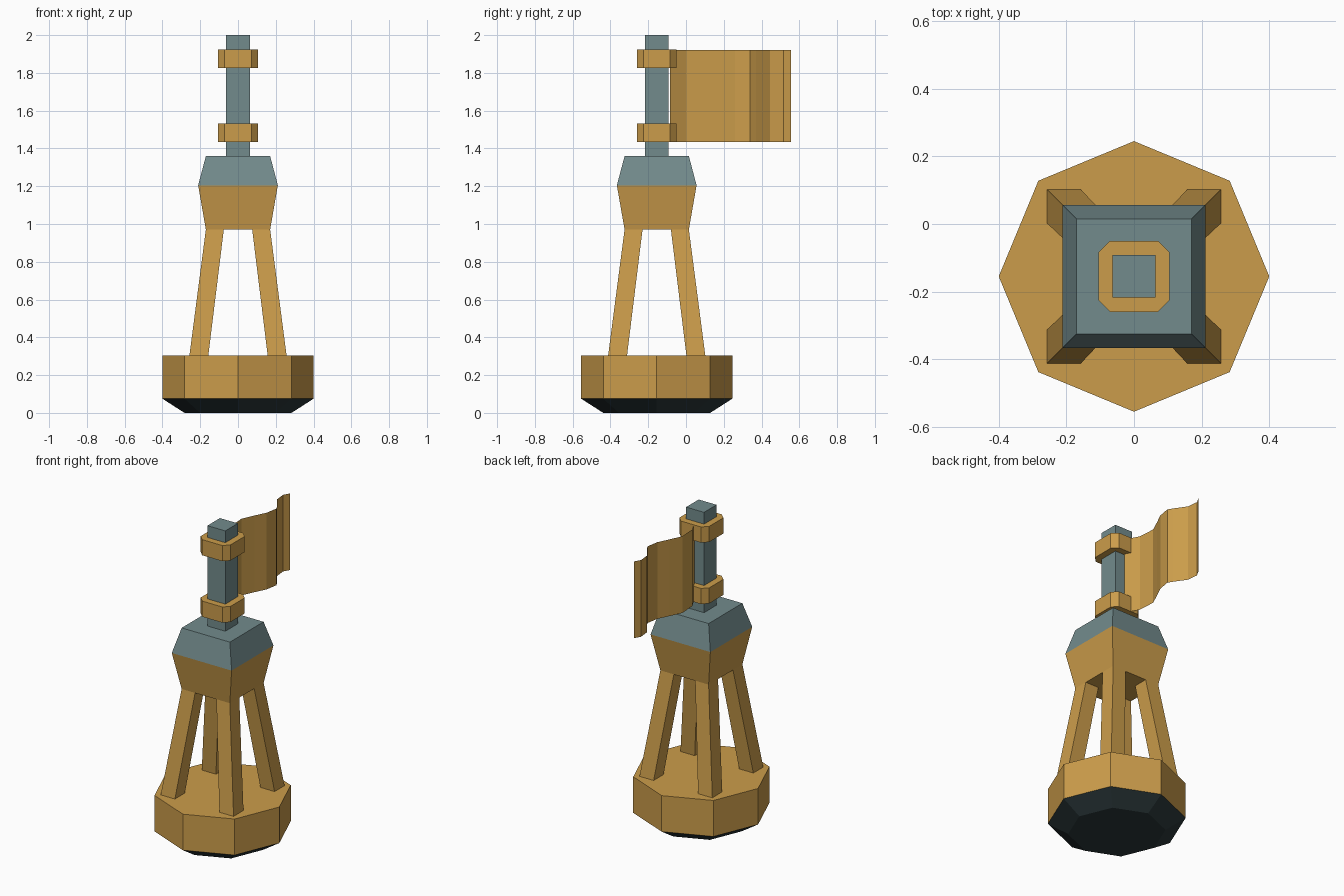
import bpy
import bmesh
import math

if "Cube" in bpy.data.objects:
    bpy.data.objects.remove(bpy.data.objects["Cube"], do_unlink=True)

CY = -0.155  # y of the buoy axis; the flag trails behind it


def material(name, rgb):
    mat = bpy.data.materials.new(name)
    mat.use_nodes = True
    colour = (*rgb, 1.0)
    mat.diffuse_color = colour
    mat.node_tree.nodes["Principled BSDF"].inputs["Base Color"].default_value = colour
    return mat


ochre = material("ochre", (0.60, 0.335, 0.07))
slate = material("slate", (0.17, 0.26, 0.265))
dark = material("dark_slate", (0.024, 0.04, 0.043))


def finish(name, bm, mat):
    bmesh.ops.recalc_face_normals(bm, faces=bm.faces)
    mesh = bpy.data.meshes.new(name)
    bm.to_mesh(mesh)
    bm.free()
    mesh.materials.append(mat)
    obj = bpy.data.objects.new(name, mesh)
    bpy.context.collection.objects.link(obj)
    return obj


def loft(name, mat, low, z0, high, z1):
    """Closed solid between two outlines with equal point counts."""
    bm = bmesh.new()
    a = [bm.verts.new((x, y + CY, z0)) for x, y in low]
    b = [bm.verts.new((x, y + CY, z1)) for x, y in high]
    n = len(a)
    bm.faces.new(a[::-1])
    bm.faces.new(b)
    for i in range(n):
        j = (i + 1) % n
        bm.faces.new((a[i], a[j], b[j], b[i]))
    return finish(name, bm, mat)


def octagon(r):
    return [(r * math.cos(i * math.pi / 4), r * math.sin(i * math.pi / 4)) for i in range(8)]


def square(h):
    return [(-h, -h), (h, -h), (h, h), (-h, h)]


def chamfered(h, c):
    f = h - c
    return [(-f, -h), (f, -h), (h, -f), (h, f), (f, h), (-f, h), (-h, f), (-h, -f)]


# Float: dark tapered keel and ochre drum
loft("keel", dark, octagon(0.283), 0, octagon(0.4), 0.075)
loft("float_drum", ochre, octagon(0.4), 0.075, octagon(0.4), 0.305)


# Four square legs leaning inward
def leg_section(sx, sy, inner, outer):
    return [(sx * x, sy * y) for x, y in
            ((inner, inner), (outer, inner), (outer, outer), (inner, outer))]


for side, sx in (("left", 1), ("right", -1)):
    for end, sy in (("front", -1), ("back", 1)):
        loft(f"{end}_{side}_leg", ochre,
             leg_section(sx, sy, 0.157, 0.257), 0.305,
             leg_section(sx, sy, 0.075, 0.17), 0.972)

# Head: flared housing with a sloped cap
loft("housing", ochre, square(0.17), 0.97, square(0.211), 1.205)
loft("cap", slate, square(0.211), 1.205, square(0.17), 1.36)

# Mast with two clamps
loft("mast", slate, square(0.063), 1.36, square(0.063), 2.0)
for name, z in (("lower_clamp", 1.433), ("upper_clamp", 1.825)):
    ring = chamfered(0.105, 0.034)
    loft(name, ochre, ring, z, ring, z + 0.1)

# Flag: a single wavy sheet, as (y, x) points along its length
wave = [(-0.085, 0.0), (0.0, -0.045), (0.11, -0.052), (0.19, -0.015), (0.26, 0.02),
        (0.34, 0.034), (0.37, 0.016), (0.445, -0.036), (0.515, -0.043), (0.555, -0.02)]
bm = bmesh.new()
rows = [[bm.verts.new((x, y, z)) for y, x in wave] for z in (1.433, 1.922)]
for i in range(len(wave) - 1):
    bm.faces.new((rows[0][i], rows[0][i + 1], rows[1][i + 1], rows[1][i]))
finish("flag", bm, ochre)
